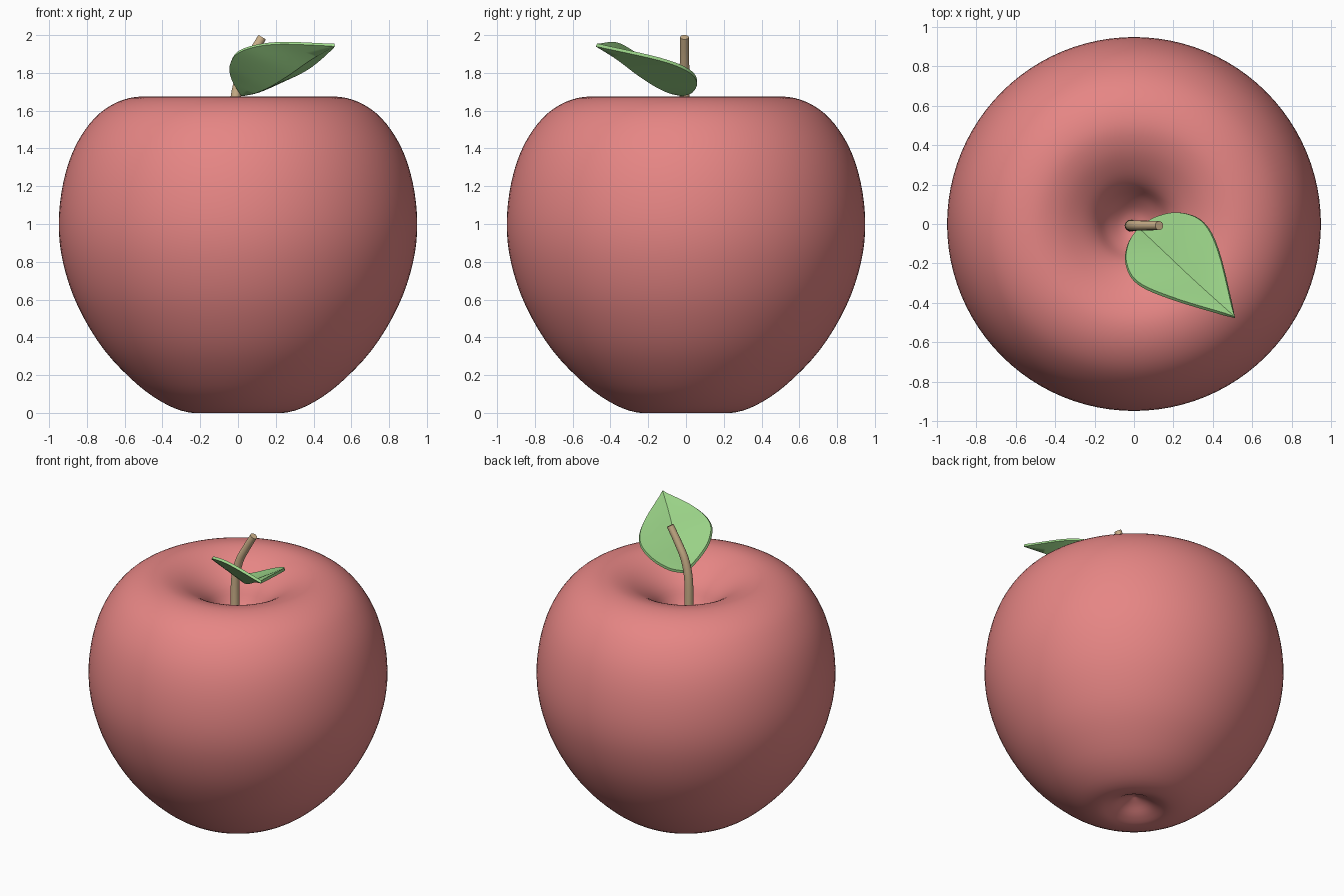
import bpy, bmesh, math
from mathutils import Vector

if "Cube" in bpy.data.objects:
    bpy.data.objects.remove(bpy.data.objects["Cube"])


def material(name, rgb):
    m = bpy.data.materials.new(name)
    m.diffuse_color = (*rgb, 1)
    m.use_nodes = True
    m.node_tree.nodes["Principled BSDF"].inputs["Base Color"].default_value = m.diffuse_color
    return m


def smooth_path(pts, n):
    """Catmull-Rom curve through pts with n steps per span."""
    p = [Vector(q) for q in pts]
    p = [2 * p[0] - p[1]] + p + [2 * p[-1] - p[-2]]
    out = []
    for a, b, c, d in zip(p, p[1:], p[2:], p[3:]):
        for i in range(n):
            t = i / n
            out.append(0.5 * (2 * b + (c - a) * t + (2 * a - 5 * b + 4 * c - d) * t * t
                              + (3 * b - a - 3 * c + d) * t ** 3))
    return out + [p[-2]]


def loft(name, rows, mat, closed=False, caps=False, angle=40, thickness=0):
    """Skin a list of equally long point rows."""
    bm = bmesh.new()
    vs = [[bm.verts.new(q) for q in row] for row in rows]
    n = len(vs[0])
    for r0, r1 in zip(vs, vs[1:]):
        for i in range(n if closed else n - 1):
            j = (i + 1) % n
            bm.faces.new((r0[i], r0[j], r1[j], r1[i]))
    if caps:
        bm.faces.new(vs[0][::-1])
        bm.faces.new(vs[-1])
    bmesh.ops.remove_doubles(bm, verts=bm.verts[:], dist=0.0005)
    bmesh.ops.recalc_face_normals(bm, faces=bm.faces[:])
    me = bpy.data.meshes.new(name)
    bm.to_mesh(me)
    bm.free()
    me.materials.append(mat)
    ob = bpy.data.objects.new(name, me)
    bpy.context.collection.objects.link(ob)
    bpy.ops.object.select_all(action='DESELECT')
    ob.select_set(True)
    bpy.context.view_layer.objects.active = ob
    if thickness:
        mod = ob.modifiers.new("thickness", 'SOLIDIFY')
        mod.thickness = thickness
        mod.offset = 0
        bpy.ops.object.modifier_apply(modifier=mod.name)
    bpy.ops.object.shade_smooth_by_angle(angle=math.radians(angle))
    return ob


red = material("apple red", (0.79, 0.237, 0.232))
green = material("leaf green", (0.36, 0.72, 0.27))
brown = material("stem brown", (0.62, 0.45, 0.26))

# Apple body: lathe from the bottom dimple round to the stem well
profile = [(0, 0, 0.095), (0.07, 0, 0.065), (0.15, 0, 0.02), (0.24, 0, 0.0), (0.37, 0, 0.04),
           (0.53, 0, 0.148), (0.71, 0, 0.335), (0.848, 0, 0.565), (0.925, 0, 0.79),
           (0.949, 0, 1.0), (0.925, 0, 1.22), (0.862, 0, 1.41), (0.76, 0, 1.56),
           (0.64, 0, 1.645), (0.51, 0, 1.675), (0.39, 0, 1.65), (0.28, 0, 1.588),
           (0.20, 0, 1.515), (0.14, 0, 1.42), (0.07, 0, 1.35), (0, 0, 1.32)]
SEG = 96
rings = []
for p in smooth_path(profile, 4):
    r = max(p.x, 0)
    rings.append([(r * math.cos(2 * math.pi * k / SEG), r * math.sin(2 * math.pi * k / SEG), p.z)
                  for k in range(SEG)])
loft("apple_body", rings, red, closed=True, angle=60)

# Stem: tapered tube bending towards +x
spine = smooth_path([(-0.015, -0.008, 1.28), (-0.018, -0.008, 1.45), (-0.014, -0.008, 1.65),
                     (0.014, -0.008, 1.78), (0.064, -0.008, 1.88), (0.128, -0.008, 1.989)], 5)
tube = []
for i, p in enumerate(spine):
    d = (spine[min(i + 1, len(spine) - 1)] - spine[max(i - 1, 0)]).normalized()
    side, up = d.cross(Vector((0, 1, 0))), Vector((0, 1, 0))
    r = 0.031 - 0.008 * i / (len(spine) - 1)
    tube.append([p + r * (math.cos(k * math.pi / 8) * side + math.sin(k * math.pi / 8) * up)
                 for k in range(16)])
loft("stem", tube, brown, closed=True, caps=True)

# Leaf: two halves folded along a low midrib
base, tip = (0.02, -0.02, 1.685), (0.512, -0.474, 1.948)
rib = smooth_path([base, (0.09, -0.085, 1.70), (0.17, -0.16, 1.735), (0.27, -0.255, 1.797),
                   (0.39, -0.365, 1.88), tip], 6)
left = smooth_path([base, (-0.03, -0.10, 1.77), (-0.04, -0.20, 1.85), (0.02, -0.30, 1.92),
                    (0.20, -0.38, 1.957), tip], 6)
right = smooth_path([base, (0.11, 0.035, 1.705), (0.23, 0.058, 1.757), (0.35, 0.01, 1.815),
                     (0.43, -0.14, 1.873), tip], 6)
rows = []
for l, m, r in zip(left, rib, right):
    rows.append([l, l.lerp(m, 0.33), l.lerp(m, 0.67), m, m.lerp(r, 0.33), m.lerp(r, 0.67), r])
loft("leaf", rows, green, angle=50, thickness=0.018)
